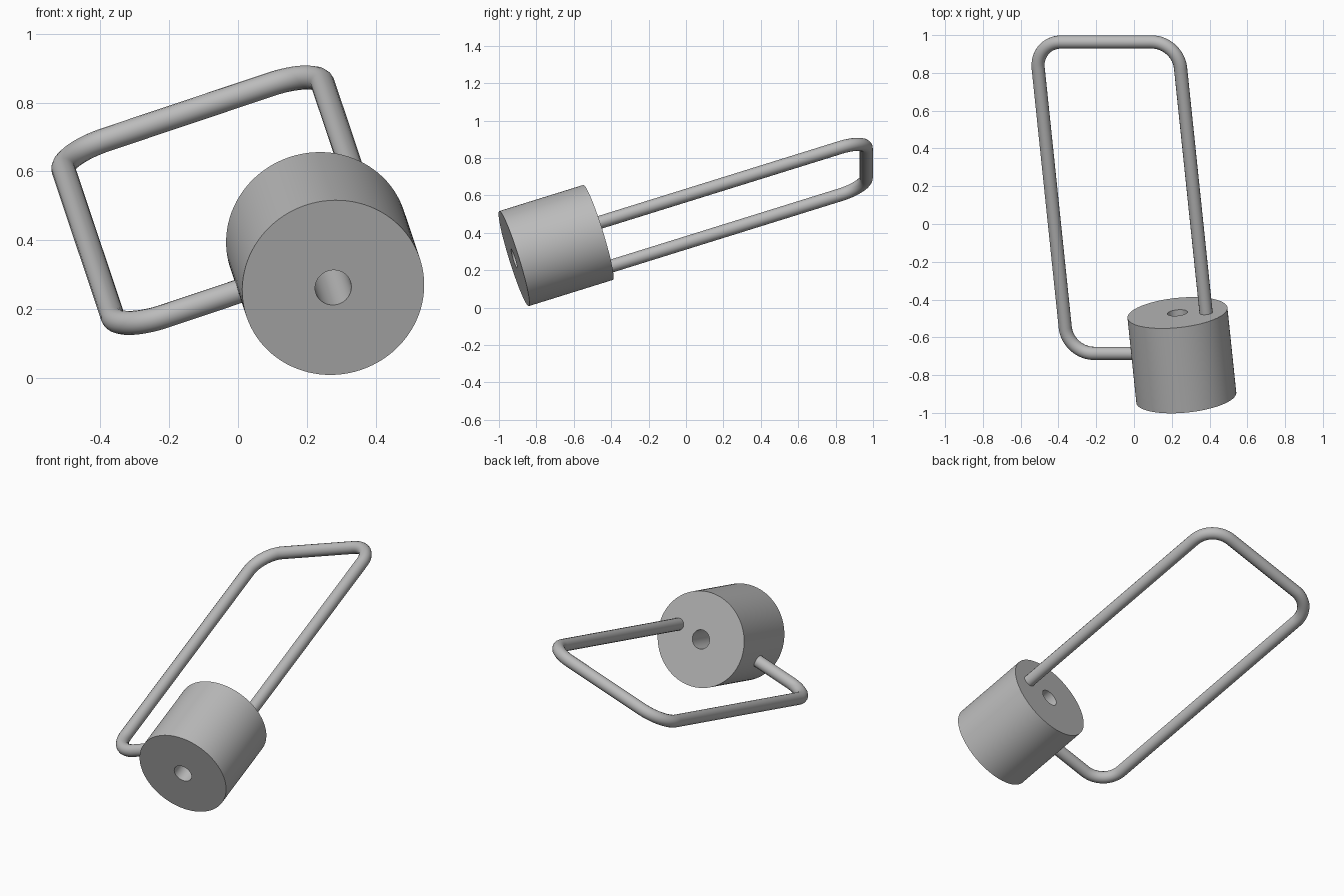
import bpy, bmesh, math
from mathutils import Vector, Matrix

if "Cube" in bpy.data.objects:
    bpy.data.objects.remove(bpy.data.objects["Cube"])

# Tilted frame: A runs along the drum and the long rods, B across the loop
A = Vector((-0.0994, 0.951, 0.296)).normalized()
B = Vector((0.948, 0.0, 0.318)).normalized()
A = (A - B * A.dot(B)).normalized()
N = B.cross(A)

BACK = Vector((0.23, -0.47, 0.402))   # centre of the drum's back face
LENGTH, RADIUS, HOLE = 0.473, 0.266, 0.053
ROD, BEND = 0.035, 0.145

steel = bpy.data.materials.new("grey_steel")
steel.diffuse_color = (0.5, 0.5, 0.5, 1)
steel.use_nodes = True
steel.node_tree.nodes["Principled BSDF"].inputs["Base Color"].default_value = steel.diffuse_color


def finish(obj):
    obj.data.materials.append(steel)
    bpy.ops.object.select_all(action='DESELECT')
    obj.select_set(True)
    bpy.context.view_layer.objects.active = obj
    bpy.ops.object.shade_smooth_by_angle(angle=math.radians(35))


# Drum with a bore through its axis: closed rectangular profile turned round A
SEG = 96
profile = [(HOLE, 0), (RADIUS, 0), (RADIUS, -LENGTH), (HOLE, -LENGTH)]
bm = bmesh.new()
rings = []
for r, h in profile:
    ring = []
    for i in range(SEG):
        t = 2 * math.pi * i / SEG
        ring.append(bm.verts.new(BACK + A * h + (B * math.cos(t) + N * math.sin(t)) * r))
    rings.append(ring)
for k in range(4):
    p, q = rings[k], rings[(k + 1) % 4]
    for i in range(SEG):
        j = (i + 1) % SEG
        bm.faces.new((p[i], p[j], q[j], q[i]))
bmesh.ops.recalc_face_normals(bm, faces=bm.faces)
mesh = bpy.data.meshes.new("drum")
bm.to_mesh(mesh)
bm.free()
drum = bpy.data.objects.new("drum", mesh)
bpy.context.collection.objects.link(drum)
finish(drum)

# Handle loop in (B, A) coordinates measured from the drum's back face
right, left, far, near = 0.16, -0.635, 1.509, -0.226
path = [(right, -0.02)]
corners = [(right, far, 0), (left, far, 90), (left, near, 180)]
for u, v, start in corners:
    cu = u + BEND * (-1 if u == right else 1)
    cv = v + BEND * (-1 if v == far else 1)
    for i in range(17):
        t = math.radians(start + 90 * i / 16)
        path.append((cu + BEND * math.cos(t), cv + BEND * math.sin(t)))
path.append((-RADIUS + 0.03, near))

curve = bpy.data.curves.new("handle_loop", 'CURVE')
curve.dimensions = '3D'
curve.bevel_depth = ROD
curve.bevel_resolution = 6
curve.use_fill_caps = True
spline = curve.splines.new('POLY')
spline.points.add(len(path) - 1)
for pt, (u, v) in zip(spline.points, path):
    pt.co = (*(BACK + B * u + A * v), 1)
handle = bpy.data.objects.new("handle_loop", curve)
bpy.context.collection.objects.link(handle)
bpy.context.view_layer.objects.active = handle
handle.select_set(True)
drum.select_set(False)
bpy.ops.object.convert(target='MESH')
finish(bpy.context.view_layer.objects.active)
